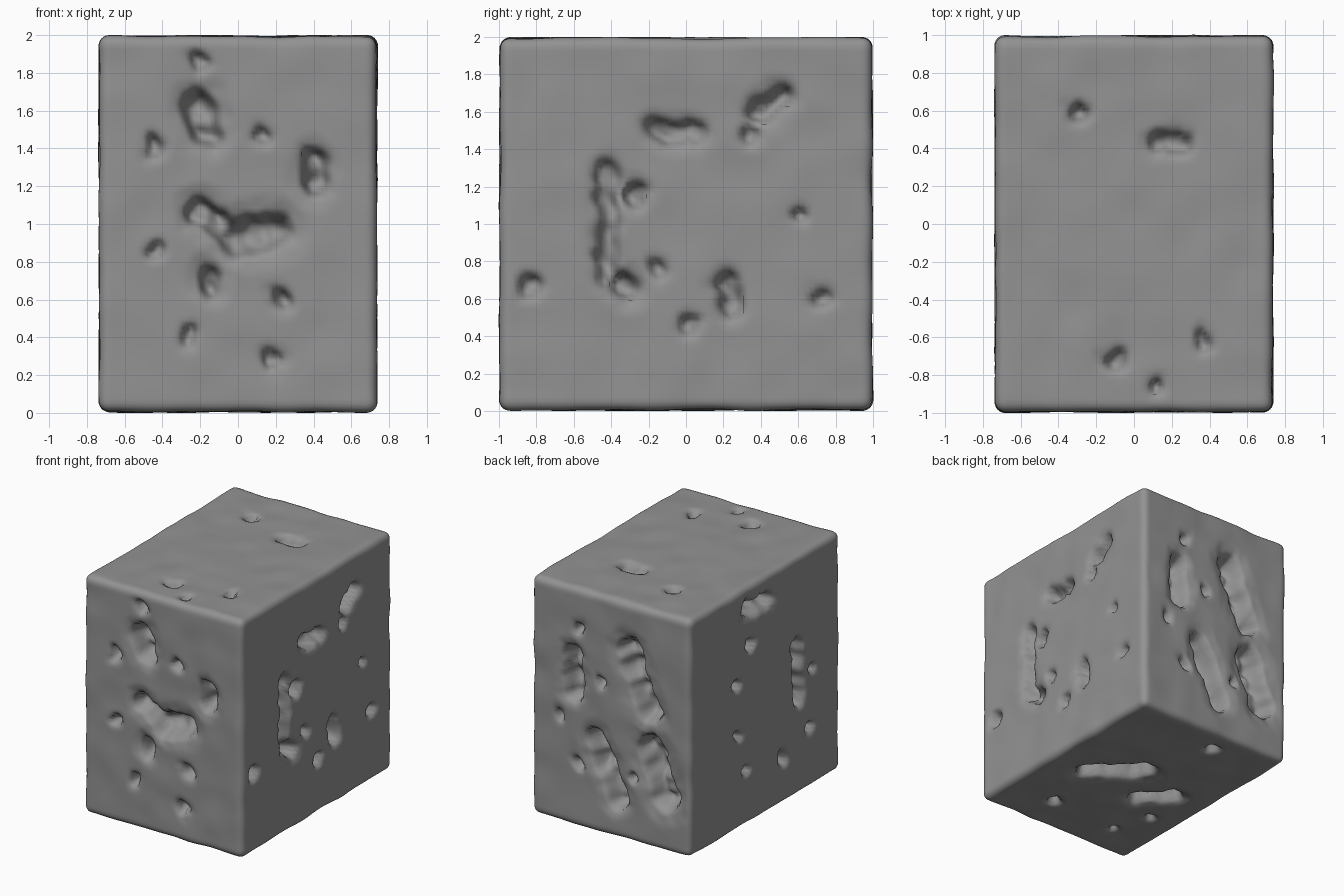
import bpy, bmesh, random
from mathutils import Vector, noise

if "Cube" in bpy.data.objects:
    bpy.data.objects.remove(bpy.data.objects["Cube"])

HALF = Vector((0.74, 1.0, 1.0))
ROUND = 0.06
CUTS = 80
random.seed(4)

# Main hollows of each face: (u, v) is a small pit, (u, v, radius) a round one,
# (u1, v1, u2, v2, radius) is a groove between two points.
FRONT = [(-.2, 1.62, -.18, 1.5, .1), (.4, 1.32, .4, 1.22, .08),
         (-.2, 1.07, -.05, .95, .08), (0, .93, .18, .96, .11),
         (-.15, .7, .08), (.22, .6), (.19, .28), (.12, 1.46), (-.45, 1.4), (-.2, 1.86)]
RIGHT = [(.4, 1.6, .5, 1.67, .075), (-.16, 1.5, .05, 1.48, .065),
         (-.42, 1.29, -.42, .7, .06), (.23, .68, .23, .56, .065),
         (-.33, .66, .08), (-.27, 1.16, .07), (.6, 1.04), (.72, .6),
         (-.15, .75), (-.83, .67), (.03, .46), (.35, 1.47)]
TOP = [(.14, .42, .25, .44, .06), (-.3, .59), (.37, -.62), (-.1, -.72), (.12, -.84)]
BACK = [(.36, 1.42, .35, 1.1, .08), (-.16, 1.6, -.34, 1.12, .11),
        (.14, .76, -.05, .34, .1), (-.36, .82, -.5, .46, .13), (.3, 1.66)]
LEFT = [(.22, 1.8, -.05, 1.78, .075), (-.43, 1.26, -.46, .78, .06),
        (.36, 1.22), (.36, .8), (.18, 1.5), (-.25, .38), (-.6, .5)]
BOTTOM = [(.38, -.14, .02, .17, .1), (-.2, -.2, -.4, 0, .08), (-.15, .76), (.26, -.66)]


def face_pits(main, half_u, mid_v, extra):
    """Turn the main hollows into segments and scatter small pits between them."""
    pits = []
    for m in main:
        a = Vector(m[:2])
        b = Vector(m[2:4]) if len(m) == 5 else a
        pits.append((a, b, m[-1] if len(m) > 2 else .052))
    while len(pits) < len(main) + extra:
        p = Vector((random.uniform(-half_u, half_u), mid_v + random.uniform(-.75, .75)))
        if all(min((p - a).length, (p - b).length) > 0.24 for a, b, r in pits):
            pits.append((p, p, .045))
    return pits


# (axis, side): pits
FACES = {(1, -1): face_pits(FRONT, .5, 1, 2), (1, 1): face_pits(BACK, .5, 1, 4),
         (0, 1): face_pits(RIGHT, .7, 1, 0), (0, -1): face_pits(LEFT, .7, 1, 2),
         (2, 1): face_pits(TOP, .5, 0, 0), (2, -1): face_pits(BOTTOM, .5, 0, 2)}


def smooth(t):
    t = max(0.0, min(1.0, t))
    return t * t * (3 - 2 * t)


def pit_depth(p, pits):
    """Deepest hollow at a point: a ragged steep wall plus a soft skirt around it."""
    best = 0.0
    rough = Vector((p.x, p.y, 0.3))
    p = p + 0.035 * noise.noise_vector(rough * 6).xy + 0.02 * noise.noise_vector(rough * 14).xy
    for a, b, r in pits:
        ab = b - a
        t = max(0.0, min(1.0, (p - a).dot(ab) / max(ab.length_squared, 1e-9)))
        d = (p - a - ab * t).length / r
        if d < 2:
            wall, skirt = smooth((1.05 - d) / 0.6), smooth((2 - d) / 1.5)
            best = max(best, min(0.16, 1.9 * r) * (0.82 * wall + 0.18 * skirt))
    return best * (1 + 0.4 * noise.noise(rough * 11))


# Finely divided box
bm = bmesh.new()
bmesh.ops.create_cube(bm, size=2)
bmesh.ops.subdivide_edges(bm, edges=bm.edges[:], cuts=CUTS, use_grid_fill=True)
for vert in bm.verts:
    c = vert.co.copy()
    p = c * HALF
    # rounded edges and corners
    core = Vector([max(ROUND - h, min(h - ROUND, x)) for h, x in zip(HALF, p)])
    n = (p - core).normalized()
    q = core + n * ROUND
    # gentle weathered waviness
    q -= n * 0.012 * (0.5 + 0.8 * noise.noise(q * 4.5))
    # carve the pits of the face this vertex lies on
    for (axis, side), pits in FACES.items():
        if c[axis] * side > 0.9999:
            u, v = [p[i] for i in range(3) if i != axis]
            if axis != 2:
                v += 1
            q[axis] -= side * pit_depth(Vector((u, v)), pits)
    vert.co = q + Vector((0, 0, 1))

bmesh.ops.recalc_face_normals(bm, faces=bm.faces[:])
for f in bm.faces:
    f.smooth = True
mesh = bpy.data.meshes.new("pitted_stone_block")
bm.to_mesh(mesh)
bm.free()
block = bpy.data.objects.new("pitted_stone_block", mesh)
bpy.context.collection.objects.link(block)

# Dark grey stone
stone = bpy.data.materials.new("dark_stone")
stone.diffuse_color = (0.29, 0.29, 0.29, 1)
stone.use_nodes = True
stone.node_tree.nodes["Principled BSDF"].inputs["Base Color"].default_value = stone.diffuse_color
mesh.materials.append(stone)
